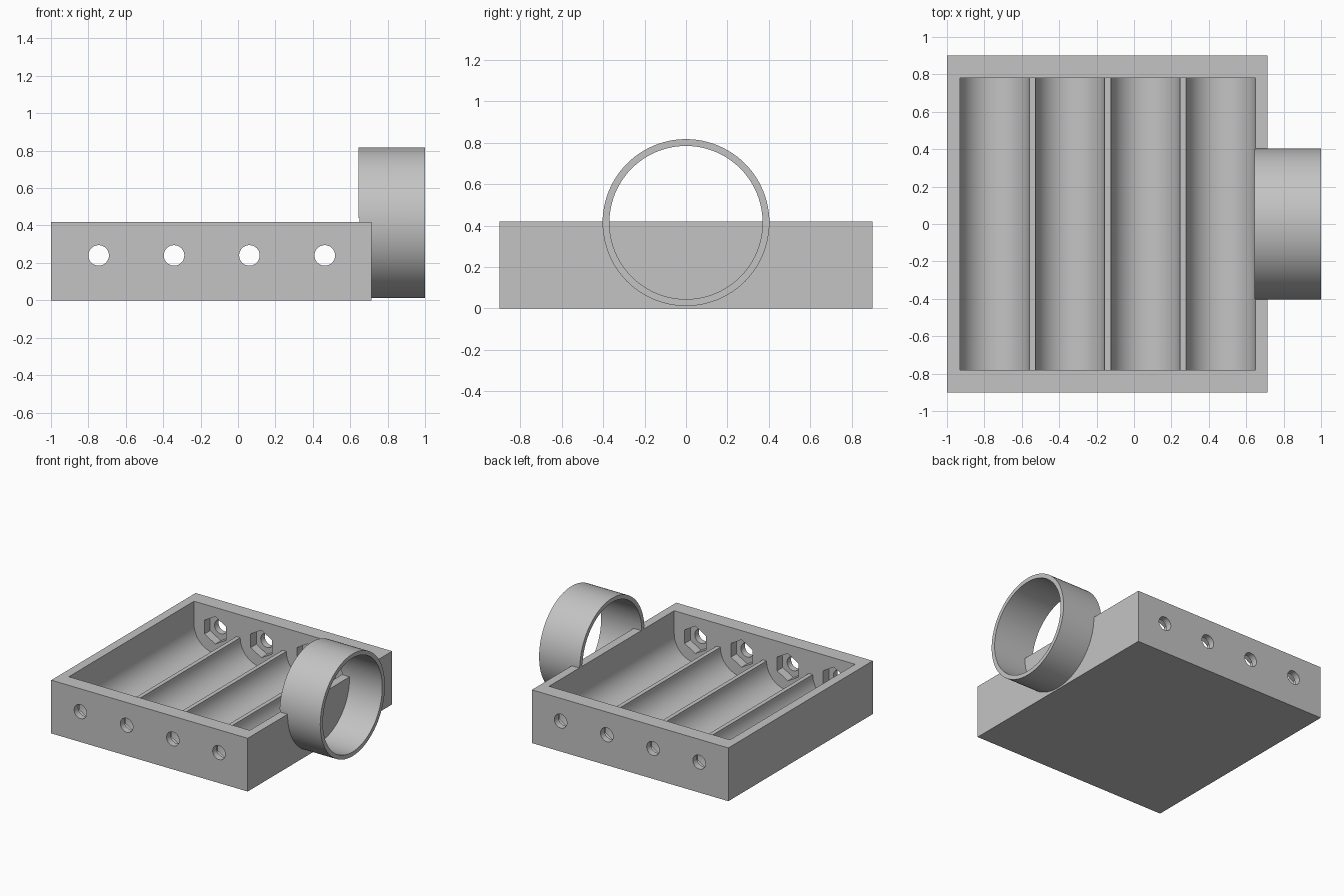
import bpy, bmesh
from math import pi, sin, cos, radians

cube = bpy.data.objects.get("Cube")
if cube:
    bpy.data.objects.remove(cube, do_unlink=True)

grey = bpy.data.materials.new("plain_grey")
grey.use_nodes = True
COLOUR = (0.55, 0.55, 0.55, 1)
grey.diffuse_color = COLOUR
grey.node_tree.nodes["Principled BSDF"].inputs["Base Color"].default_value = COLOUR

CENTRES = [-0.745 + 0.403 * i for i in range(4)]
AXIS_Z, TROUGH_R = 0.24, 0.185
HALF_LEN, WALL_Y = 0.78, 0.9
RIM_Z = 0.42


def prism(name, profile, axis, start, end):
    """Extrude a closed 2D profile along x (profile is y,z) or y (profile is x,z)."""
    bm = bmesh.new()
    place = (lambda a, b: (start, a, b)) if axis == "x" else (lambda a, b: (a, start, b))
    face = bm.faces.new([bm.verts.new(place(a, b)) for a, b in profile])
    moved = bmesh.ops.extrude_face_region(bm, geom=[face])["geom"]
    d = end - start
    bmesh.ops.translate(bm, vec=(d, 0, 0) if axis == "x" else (0, d, 0),
                        verts=[v for v in moved if isinstance(v, bmesh.types.BMVert)])
    bmesh.ops.recalc_face_normals(bm, faces=bm.faces)
    mesh = bpy.data.meshes.new(name)
    bm.to_mesh(mesh)
    bm.free()
    mesh.materials.append(grey)
    obj = bpy.data.objects.new(name, mesh)
    bpy.context.collection.objects.link(obj)
    return obj


def circle(a, b, r, n):
    """Points round a centre, the first one straight up."""
    return [(a + r * sin(2 * pi * i / n), b + r * cos(2 * pi * i / n)) for i in range(n)]


def combine(target, tool, operation):
    bpy.ops.object.select_all(action="DESELECT")
    bpy.context.view_layer.objects.active = target
    target.select_set(True)
    mod = target.modifiers.new(tool.name, "BOOLEAN")
    mod.operation, mod.solver, mod.object = operation, "EXACT", tool
    bpy.ops.object.modifier_apply(modifier=mod.name)
    bpy.data.objects.remove(tool, do_unlink=True)


# Tray block
tray = prism("battery_tray", [(-1, 0), (0.715, 0), (0.715, RIM_Z), (-1, RIM_Z)],
             "y", -WALL_Y, WALL_Y)

# Mounting ring, sunk into the side wall; its bore leaves the wall whole
ring = prism("mounting_ring", circle(0, 0.415, 0.403, 96), "x", 0.645, 1)
bore = prism("ring_bore", circle(0, 0.415, 0.37, 96), "x", 0.6, 1.1)
combine(ring, bore, "DIFFERENCE")
combine(tray, ring, "UNION")

# Cavity: four round-bottomed troughs, open above the low ridges
floor = [(cx - TROUGH_R * cos(pi * i / 32), AXIS_Z - TROUGH_R * sin(pi * i / 32))
         for cx in CENTRES for i in range(33)]
top = RIM_Z + 0.02
cavity = prism("cavity", floor + [(floor[-1][0], top), (floor[0][0], top)],
               "y", -HALF_LEN, HALF_LEN)
combine(tray, cavity, "DIFFERENCE")

# Bolt holes through both end walls, with hexagonal nut pockets inside
for cx in CENTRES:
    hole = prism("bolt_hole", circle(cx, AXIS_Z, 0.055, 32), "y", -1, 1)
    combine(tray, hole, "DIFFERENCE")
    pocket = prism("nut_pocket", circle(cx, AXIS_Z, 0.108, 6),
                   "y", -HALF_LEN - 0.07, HALF_LEN + 0.07)
    combine(tray, pocket, "DIFFERENCE")

bpy.ops.object.select_all(action="DESELECT")
tray.select_set(True)
bpy.context.view_layer.objects.active = tray
bpy.ops.object.shade_smooth_by_angle(angle=radians(30))
